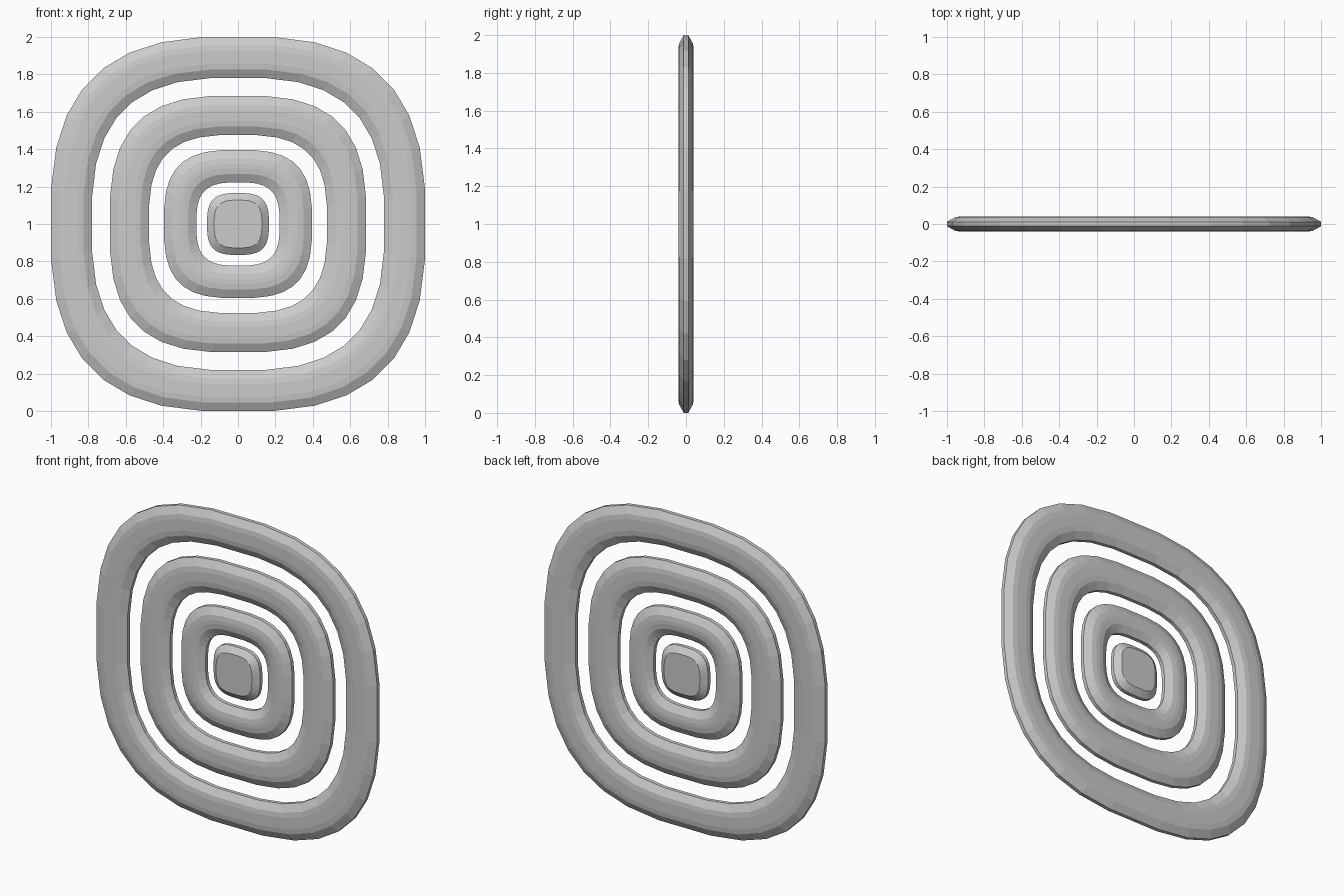
import bpy, bmesh
from math import cos, sin, pi, copysign

if "Cube" in bpy.data.objects:
    bpy.data.objects.remove(bpy.data.objects["Cube"])

SEG = 32
HALF = 0.041   # half thickness of the plate
EDGE = 0.012   # half height of the narrow rim band


def squircle(radius, n):
    """Rounded-square outline whose flat sides lie exactly at +-radius."""
    scale = radius / cos(pi / SEG) ** (2 / n)
    pts = []
    for i in range(SEG):
        t = (i + 0.5) * 2 * pi / SEG
        c, s = cos(t), sin(t)
        pts.append((copysign(abs(c) ** (2 / n), c) * scale,
                    copysign(abs(s) ** (2 / n), s) * scale))
    return pts


def build(name, profile, closed):
    """Skin squircle loops; profile holds (radius, y, exponent)."""
    bm = bmesh.new()
    loops = [[bm.verts.new((x, y, z + 1.0)) for x, z in squircle(r, n)]
             for r, y, n in profile]
    pairs = list(zip(loops, loops[1:]))
    if closed:
        pairs.append((loops[-1], loops[0]))
    else:
        bm.faces.new(loops[0])
        bm.faces.new(loops[-1])
    for a, b in pairs:
        for i in range(SEG):
            j = (i + 1) % SEG
            bm.faces.new((a[i], a[j], b[j], b[i]))
    bmesh.ops.recalc_face_normals(bm, faces=bm.faces)
    mesh = bpy.data.meshes.new(name)
    bm.to_mesh(mesh)
    bm.free()
    obj = bpy.data.objects.new(name, mesh)
    bpy.context.collection.objects.link(obj)
    return obj


def ring(name, outer, inner, n_out, n_in):
    """Flat ring with softened bevels on both rims."""
    bevel = [(0.0, EDGE), (0.045, 0.037), (0.075, HALF)]
    front = [(outer - d, -y, n_out) for d, y in bevel]
    front += [(inner + d, -y, n_in) for d, y in reversed(bevel)]
    back = [(r, -y, n) for r, y, n in reversed(front)]
    return build(name, front + back, True)


# Three concentric rings
ring("outer_ring", 1.0, 0.78, 2.75, 2.8)
ring("middle_ring", 0.685, 0.475, 2.9, 3.0)
ring("inner_ring", 0.395, 0.222, 3.0, 3.1)

# Solid bevelled centre
build("centre_button",
      [(0.127, -HALF, 3.2), (0.165, -EDGE, 3.1),
       (0.165, EDGE, 3.1), (0.127, HALF, 3.2)], False)
